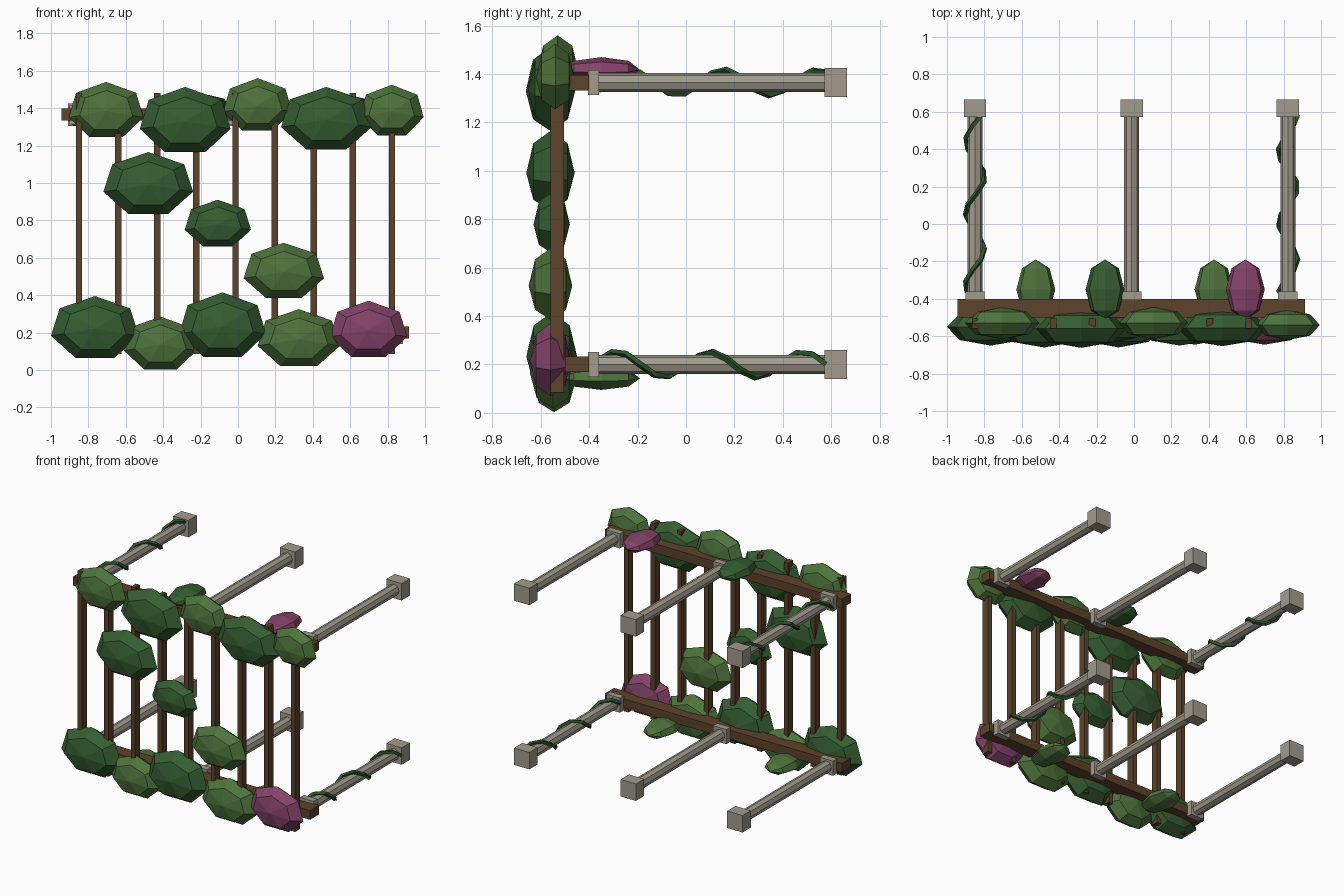
import bpy, math
from mathutils import Matrix

if "Cube" in bpy.data.objects:
    bpy.data.objects.remove(bpy.data.objects["Cube"])


def material(name, rgb):
    m = bpy.data.materials.new(name)
    m.diffuse_color = (*rgb, 1)
    m.use_nodes = True
    m.node_tree.nodes["Principled BSDF"].inputs["Base Color"].default_value = m.diffuse_color
    return m


STONE = material("stone", (0.36, 0.33, 0.27))
WOOD = material("wood", (0.11, 0.055, 0.025))
DARK = material("dark_leaf", (0.035, 0.11, 0.03))
LIGHT = material("light_leaf", (0.075, 0.17, 0.045))
PINK = material("blossom", (0.23, 0.055, 0.14))
VINE = material("vine", (0.025, 0.09, 0.025))


def finish(name, mat):
    ob = bpy.context.object
    ob.name = name
    ob.data.materials.append(mat)
    return ob


def box(name, mat, x, y, z):
    """Box from three (low, high) ranges."""
    bpy.ops.mesh.primitive_cube_add(size=1)
    c = [(a + b) / 2 for a, b in (x, y, z)]
    s = [b - a for a, b in (x, y, z)]
    bpy.context.object.data.transform(Matrix.Translation(c) @ Matrix.Diagonal((*s, 1)))
    return finish(name, mat)


def clump(name, mat, x, z, cy, ry):
    """Seven-sided low-poly ball with its axis along y, fitted to x and z ranges."""
    bpy.ops.mesh.primitive_uv_sphere_add(segments=7, ring_count=4, radius=1)
    ob = finish(name, mat)
    me = ob.data
    me.transform(Matrix.Rotation(math.pi / 2, 4, 'X'))
    # turn so one corner points straight up
    top = max(me.vertices, key=lambda v: v.co.z).co
    me.transform(Matrix.Rotation(-math.atan2(top.x, top.z), 4, 'Y'))
    xs = [v.co.x for v in me.vertices]
    zs = [v.co.z for v in me.vertices]
    sx = (x[1] - x[0]) / (max(xs) - min(xs))
    sz = (z[1] - z[0]) / (max(zs) - min(zs))
    me.transform(Matrix.Translation((x[0] - min(xs) * sx, cy, z[0] - min(zs) * sz))
                 @ Matrix.Diagonal((sx, ry, sz, 1)))


COLS = (-0.85, -0.013, 0.823)
ROWS = (0.2, 1.365)

# columns with base and capital, and the beams across them
for z in ROWS:
    for x in COLS:
        bpy.ops.mesh.primitive_cylinder_add(vertices=8, radius=0.04, depth=0.96,
                                            location=(x, 0.11, z),
                                            rotation=(math.pi / 2, 0, 0))
        finish("column_shaft", STONE)
        box("column_base", STONE, (x - .06, x + .06), (.573, .666), (z - .06, z + .06))
        box("column_capital", STONE, (x - .052, x + .052), (-.405, -.36), (z - .052, z + .052))
    box("beam", WOOD, (-.943, .915), (-.5, -.4), (z - .032, z + .032))

# slats
for i in range(9):
    x = -0.85 + i * 0.2092
    box("slat", WOOD, (x - .017, x + .017), (-.56, -.505), (.085, 1.48))

# foliage over the slats
FRONT = [
    (LIGHT, (-.905, -.505), (1.245, 1.54), -.53, .085),
    (DARK, (-.525, -.04), (1.165, 1.513), -.56, .102),
    (LIGHT, (-.08, .29), (1.28, 1.56), -.53, .085),
    (DARK, (.23, .715), (1.18, 1.513), -.555, .098),
    (LIGHT, (.65, .993), (1.255, 1.525), -.54, .08),
    (DARK, (-.72, -.24), (.835, 1.165), -.56, .1),
    (DARK, (-.285, .07), (.66, .91), -.555, .075),
    (LIGHT, (.03, .46), (.385, .68), -.56, .09),
    (DARK, (-1, -.53), (.065, .395), -.55, .1),
    (LIGHT, (-.61, -.22), (.003, .285), -.545, .09),
    (DARK, (-.315, .15), (.07, .415), -.555, .105),
    (LIGHT, (.105, .545), (.02, .325), -.55, .095),
    (PINK, (.49, .905), (.07, .37), -.56, .085),
]
for mat, x, z, cy, ry in FRONT:
    clump("blossom_clump" if mat == PINK else "leaf_clump", mat, x, z, cy, ry)

# clumps hanging along the outer faces of the beams
for mat, x, z in [(PINK, .595, 1.42), (DARK, -.155, 1.42),
                  (LIGHT, -.525, .145), (LIGHT, .428, .145)]:
    clump("hanging_clump", mat, (x - .104, x + .104), (z - .05, z + .05), -.35, .16)


# vines spiralling around two columns
def vine(x, z, y_top):
    cu = bpy.data.curves.new("vine", 'CURVE')
    cu.dimensions = '3D'
    cu.bevel_depth = 0.014
    cu.bevel_resolution = 0
    sp = cu.splines.new('POLY')
    n = 17
    sp.points.add(n - 1)
    for i, p in enumerate(sp.points):
        y = -0.365 + 0.945 * i / (n - 1)
        t = math.tau * (y - y_top) / 0.385
        p.co = (x + .053 * math.sin(t), y, z + .053 * math.cos(t), 1)
    ob = bpy.data.objects.new("vine", cu)
    bpy.context.collection.objects.link(ob)
    cu.use_fill_caps = True
    cu.materials.append(VINE)
    bpy.context.view_layer.objects.active = ob
    bpy.ops.object.select_all(action='DESELECT')
    ob.select_set(True)
    bpy.ops.object.convert(target='MESH')
    bpy.ops.object.shade_flat()


vine(COLS[2], ROWS[0], -0.285)
vine(COLS[0], ROWS[1], 0.155)
